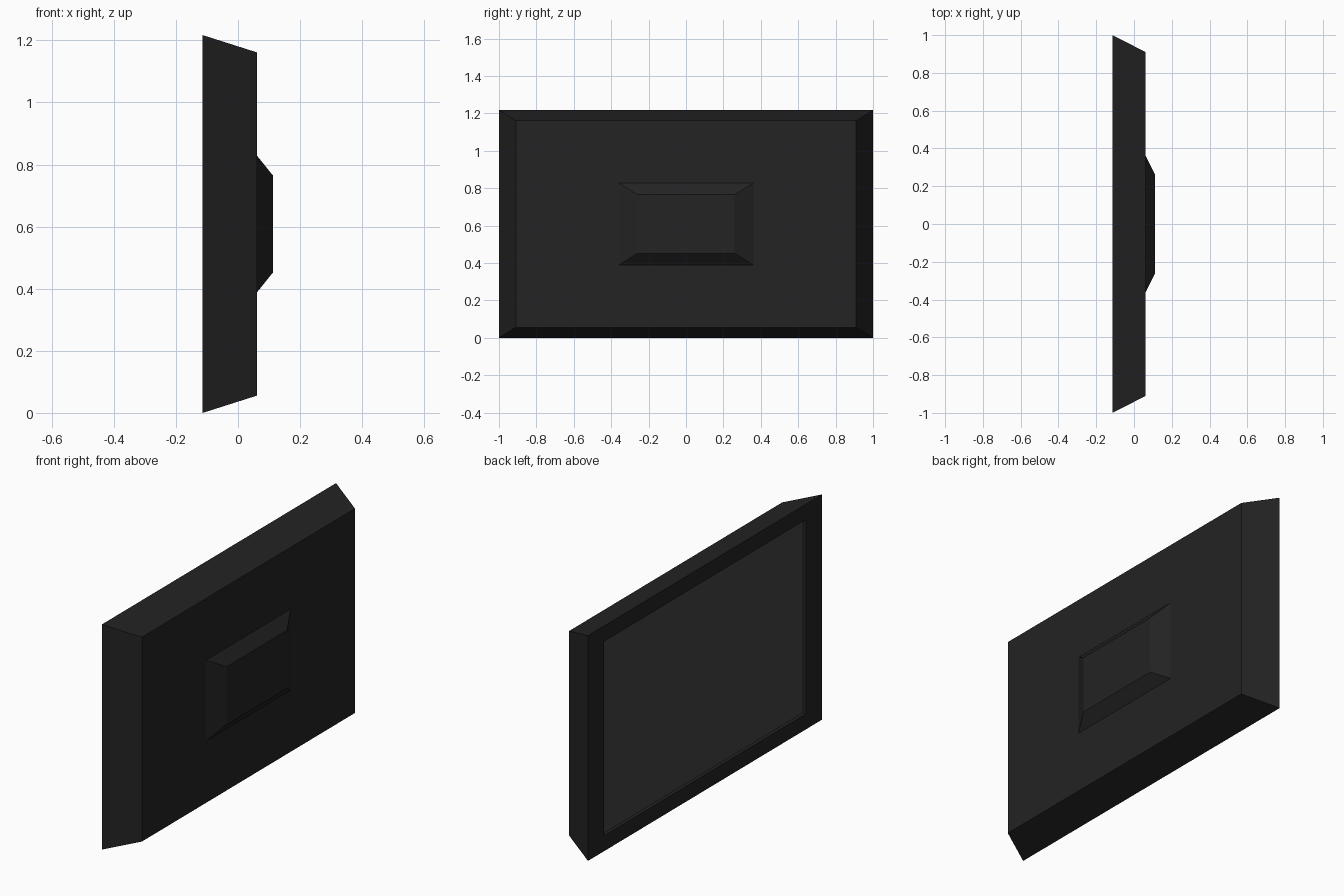
import bpy, bmesh

if "Cube" in bpy.data.objects:
    bpy.data.objects.remove(bpy.data.objects["Cube"])

H = 1.217          # overall height
ZC = H / 2         # centre height
FRONT, BACK, BUMP = -0.114, 0.062, 0.112


def material(name, value):
    m = bpy.data.materials.new(name)
    m.diffuse_color = (value, value, value, 1)
    m.use_nodes = True
    m.node_tree.nodes["Principled BSDF"].inputs["Base Color"].default_value = m.diffuse_color
    return m


casing_mat = material("black_casing", 0.017)
screen_mat = material("dark_grey_screen", 0.057)


def ring(bm, x, hy, hz):
    """Rectangle of half-sizes hy, hz at depth x."""
    return [bm.verts.new((x, sy * hy, ZC + sz * hz))
            for sy, sz in ((-1, -1), (1, -1), (1, 1), (-1, 1))]


def loft(name, sections, mat, cap_mat=None):
    """Closed skin through rectangular sections; the first cap may have its own colour."""
    bm = bmesh.new()
    rings = [ring(bm, *s) for s in sections]
    for a, b in zip(rings, rings[1:]):
        for i in range(4):
            j = (i + 1) % 4
            bm.faces.new((a[i], a[j], b[j], b[i]))
    first = bm.faces.new(rings[0][::-1])
    bm.faces.new(rings[-1])
    bmesh.ops.recalc_face_normals(bm, faces=bm.faces[:])
    me = bpy.data.meshes.new(name)
    me.materials.append(mat)
    if cap_mat:
        me.materials.append(cap_mat)
        first.material_index = 1
    bm.to_mesh(me)
    bm.free()
    ob = bpy.data.objects.new(name, me)
    bpy.context.collection.objects.link(ob)
    return ob


# Casing: recessed screen, flat bezel, sides tapering to the rear panel
loft("casing_with_screen", [
    (FRONT + 0.016, 0.858, ZC - 0.086),
    (FRONT, 0.861, ZC - 0.084),
    (FRONT, 1.0, ZC),
    (BACK, 0.91, ZC - 0.056),
], casing_mat, screen_mat)

# Raised housing in the middle of the rear panel
loft("rear_housing", [
    (BACK - 0.01, 0.36, 0.219),
    (BACK, 0.36, 0.219),
    (BUMP, 0.26, 0.157),
], casing_mat)
